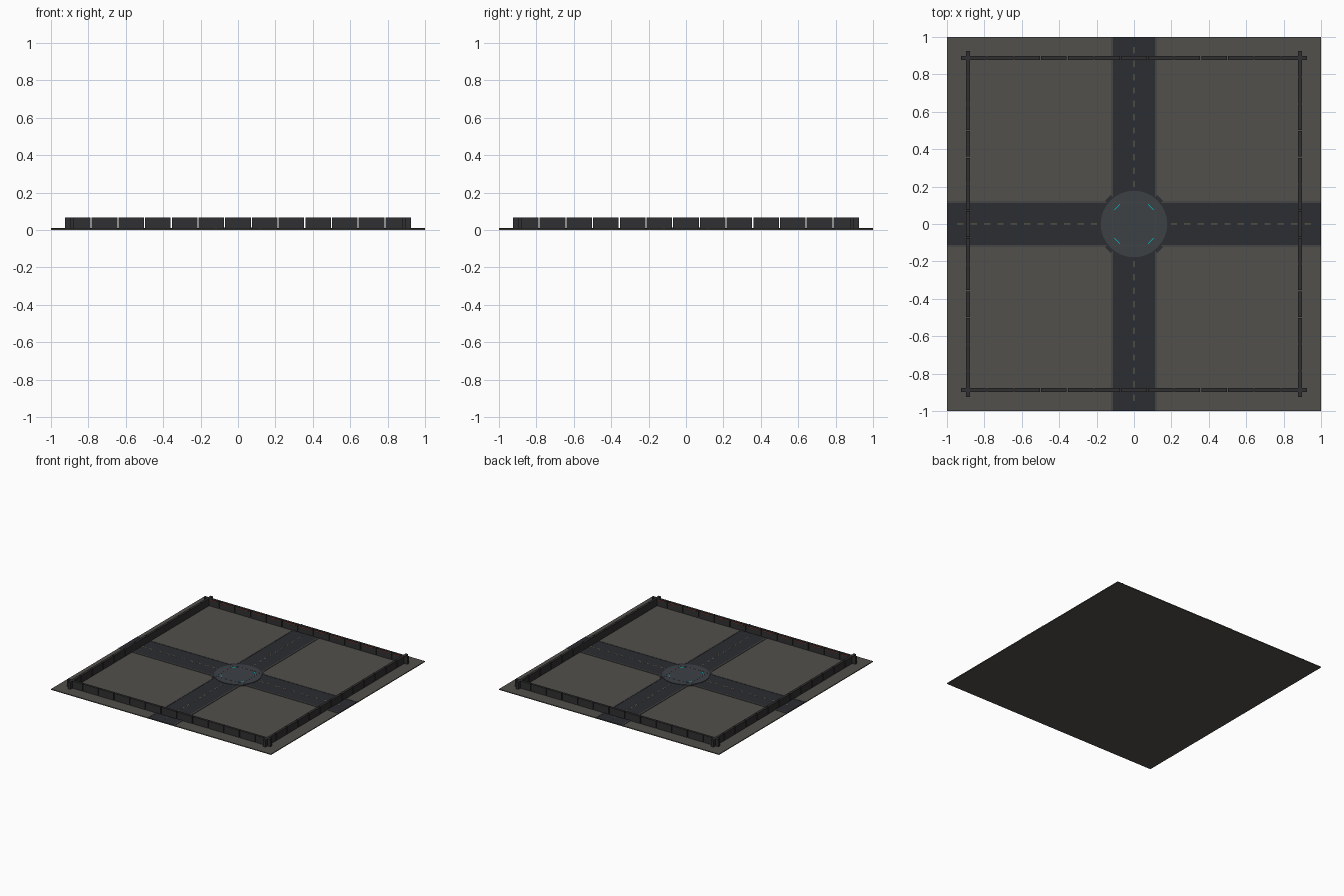
import bpy, bmesh
from math import pi, radians
from mathutils import Matrix, Vector

if "Cube" in bpy.data.objects:
    bpy.data.objects.remove(bpy.data.objects["Cube"])


def material(name, rgb):
    m = bpy.data.materials.new(name)
    m.diffuse_color = (*rgb, 1)
    m.use_nodes = True
    m.node_tree.nodes["Principled BSDF"].inputs["Base Color"].default_value = m.diffuse_color
    return m


concrete = material("concrete", (0.085, 0.08, 0.07))
asphalt = material("asphalt", (0.024, 0.026, 0.032))
curb_mat = material("curb_grey", (0.06, 0.06, 0.06))
plaza_mat = material("plaza_grey", (0.045, 0.052, 0.06))
line_mat = material("worn_yellow", (0.16, 0.15, 0.07))
wall_mat = material("wall_dark", (0.03, 0.03, 0.032))
cyan = material("cyan_light", (0.0, 0.5, 0.6))
red = material("red_light", (0.35, 0.03, 0.02))


def boxes(name, mat, items):
    """One object made of boxes: (centre, size, z angle)."""
    bm = bmesh.new()
    for c, s, a in items:
        bmesh.ops.create_cube(bm, size=1, matrix=Matrix.Translation(Vector(c))
                              @ Matrix.Rotation(a, 4, 'Z') @ Matrix.Diagonal((*s, 1)))
    me = bpy.data.meshes.new(name)
    bm.to_mesh(me)
    bm.free()
    me.materials.append(mat)
    ob = bpy.data.objects.new(name, me)
    bpy.context.collection.objects.link(ob)
    return ob


def slab(x, y, sx, sy, z0, z1, a=0.0):
    return ((x, y, (z0 + z1) / 2), (sx, sy, z1 - z0), a)


signs = (-1, 1)
corners = [(i, j) for i in signs for j in signs]

# Ground slab and crossing roads
boxes("ground_slab", concrete, [slab(0, 0, 2, 2, 0, 0.007)])
boxes("road_north_south", asphalt, [slab(0, 0, 0.224, 2, 0.005, 0.0085)])
boxes("road_east_west", asphalt, [slab(i * 0.556, 0, 0.888, 0.224, 0.005, 0.0085) for i in signs])

# Curbs along both sides of each road arm
curbs = []
for i, j in corners:
    curbs.append(slab(i * 0.118, j * 0.562, 0.012, 0.876, 0.005, 0.0105))
    curbs.append(slab(i * 0.562, j * 0.118, 0.876, 0.012, 0.005, 0.0105))
boxes("curbs", curb_mat, curbs)

# Dashed centre lines
dashes = []
for k in range(3, 14):
    for i in signs:
        d = i * k * 0.0714
        dashes.append(slab(0, d, 0.006, 0.034, 0.008, 0.0095))
        dashes.append(slab(d, 0, 0.034, 0.006, 0.008, 0.0095))
boxes("lane_dashes", line_mat, dashes)

# Central round plaza with dark corner pads
bpy.ops.mesh.primitive_cylinder_add(vertices=32, radius=0.178, depth=0.007, location=(0, 0, 0.0085))
plaza = bpy.context.object
plaza.name = "plaza_disc"
plaza.data.materials.append(plaza_mat)
boxes("plaza_corner_pads", asphalt,
      [slab(i * 0.128, j * 0.128, 0.045, 0.034, 0.005, 0.011, -i * j * pi / 4) for i, j in corners])

# Square outline and glowing corner marks on the plaza
frame = []
for i in signs:
    frame.append(slab(i * 0.116, 0, 0.004, 0.236, 0.011, 0.0128))
    frame.append(slab(0, i * 0.116, 0.228, 0.004, 0.011, 0.0128))
boxes("plaza_outline", curb_mat, frame)
boxes("plaza_lights", cyan,
      [slab(i * 0.09, j * 0.09, 0.045, 0.005, 0.011, 0.0132, -i * j * pi / 4) for i, j in corners])

# Perimeter wall: thirteen panels a side with narrow gaps
panels, strips = [], []
for k in range(-6, 7):
    p = k * 0.1427
    for i in signs:
        panels.append(slab(p, i * 0.887, 0.137, 0.02, 0.006, 0.066))
        panels.append(slab(i * 0.887, p, 0.02, 0.137, 0.006, 0.066))
        strips.append(slab(p, i * 0.8765, 0.1, 0.002, 0.056, 0.06))
boxes("wall_panels", wall_mat, panels)
boxes("wall_light_strips", red, strips)
